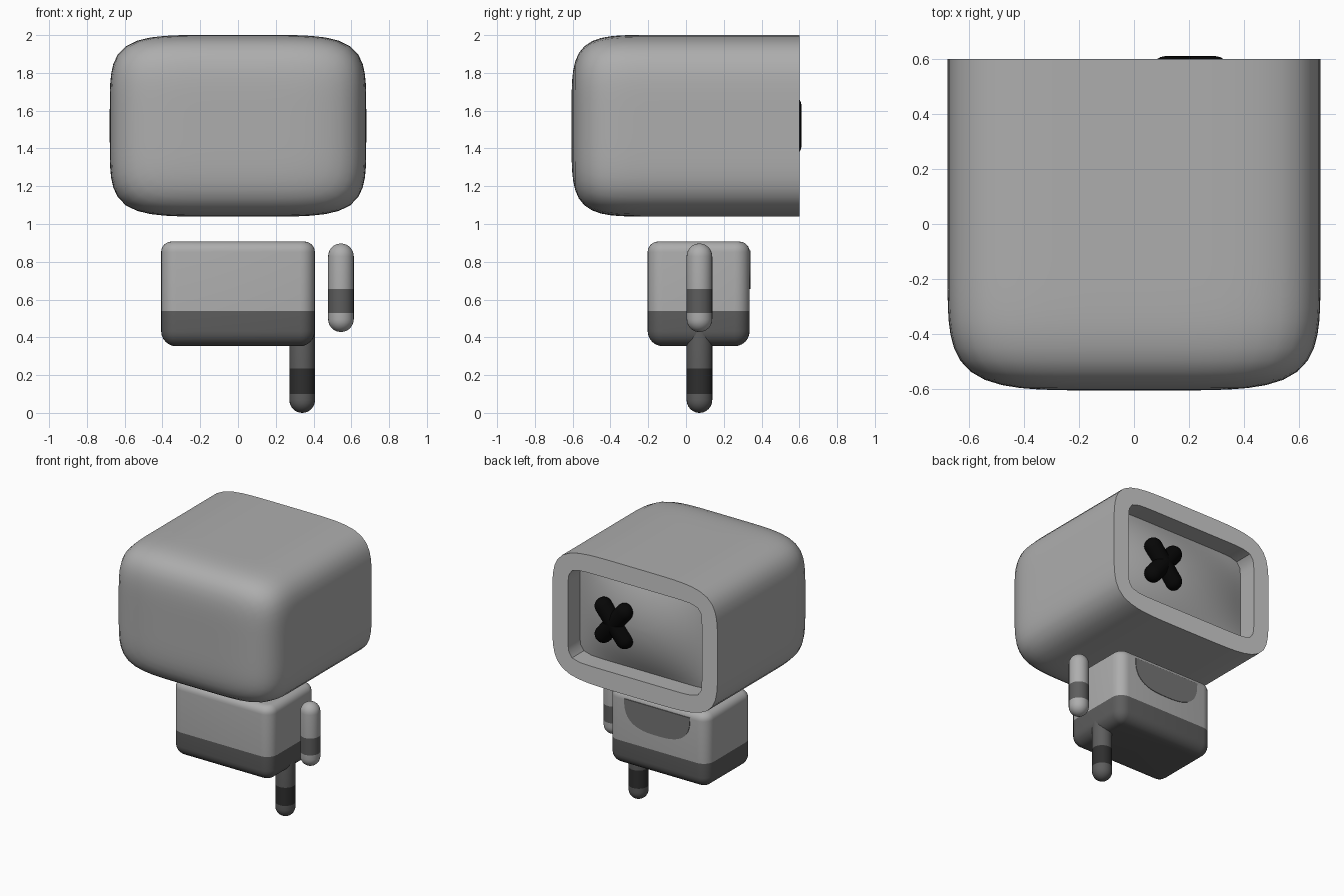
import bpy, bmesh, math
from math import sin, cos, pi, radians

if "Cube" in bpy.data.objects:
    bpy.data.objects.remove(bpy.data.objects["Cube"])


def material(name, v):
    m = bpy.data.materials.new(name)
    m.diffuse_color = (v, v, v, 1)
    m.use_nodes = True
    m.node_tree.nodes["Principled BSDF"].inputs["Base Color"].default_value = m.diffuse_color
    return m


BLACK = material("black", 0.002)
DARKER = material("very_dark_grey", 0.028)
DARK = material("dark_grey", 0.11)
BIB = material("bib_grey", 0.18)
BASE = material("base_grey", 0.42)
FRAME = material("frame_grey", 0.8)


def loft(name, rings, mats=(), pick=None):
    """Skin a list of equal-length point rings and close both ends."""
    bm = bmesh.new()
    vs = [[bm.verts.new(p) for p in r] for r in rings]
    n = len(vs[0])
    for a, b in zip(vs, vs[1:]):
        for i in range(n):
            j = (i + 1) % n
            bm.faces.new((a[i], a[j], b[j], b[i]))
    bm.faces.new(vs[0])
    bm.faces.new(vs[-1])
    bmesh.ops.recalc_face_normals(bm, faces=bm.faces[:])
    if pick:
        for f in bm.faces:
            f.material_index = pick(f.calc_center_median())
    me = bpy.data.meshes.new(name)
    bm.to_mesh(me)
    bm.free()
    for m in mats:
        me.materials.append(m)
    me.shade_smooth()
    me.set_sharp_from_angle(angle=radians(35))
    ob = bpy.data.objects.new(name, me)
    bpy.context.collection.objects.link(ob)
    return ob


def squircle(t, n):
    c, s = cos(t), sin(t)
    r = (abs(c) ** n + abs(s) ** n) ** (-1 / n)
    return c * r, s * r


def head_ring(a, b, y, n, bulge=0.0, count=72):
    out = []
    for i in range(count):
        u, v = squircle(2 * pi * i / count, n)
        x, z = a * u, b * v
        lift = bulge * (1 - (x / 0.55) ** 2) * (1 - (z / 0.345) ** 2)
        out.append((x, y + lift, 1.52 + z))
    return out


# Head: rounded front, flat lighter back frame, recess and bulging screen
rings = []
for i in range(21):
    s, t = squircle(pi / 2 * (1 - (i + 0.15) / 20.15), 5)
    rings.append(head_ring(0.679 * s, 0.481 * s, -0.1 - 0.506 * t, 5.2))
rings.append(head_ring(0.679, 0.481, 0.6, 5.2))
rings.append(head_ring(0.55, 0.345, 0.6, 11))
for k in range(9):
    s = 1 - k / 8.2
    rings.append(head_ring(0.55 * s, 0.345 * s, 0.46, 11 - k, 0.09))
loft("head", rings, (BASE, FRAME), lambda c: int(c.y > 0.599))


# Body: rounded box with a dark lower half
def box_ring(inset, z, r=0.08, seg=6):
    r = max(r - inset, 0.012)
    hx, hy = 0.407 - inset - r, 0.27 - inset - r
    out = []
    for q, (sx, sy) in enumerate(((1, 1), (-1, 1), (-1, -1), (1, -1))):
        for k in range(seg + 1):
            a = pi / 2 * (q + k / seg)
            out.append((sx * hx + r * cos(a), 0.067 + sy * hy + r * sin(a), z))
    return out


def edge(r, z, sign):
    return [(r * (1 - sin(a)), z + sign * r * (1 - cos(a)))
            for a in (pi / 2 * k / 6 for k in range(7))]


profile = edge(0.08, 0.353, 1) + [(0, 0.54)] + edge(0.055, 0.907, -1)[::-1]
loft("body", [box_ring(d, z) for d, z in profile], (BASE, DARK),
     lambda c: int(c.z < 0.54))

# Bib patch on the back of the body
outline = [squircle(pi + pi * i / 32, 2.8) for i in range(33)]
loft("bib", [[(0.27 * u, y, 0.86 + 0.205 * v) for u, v in outline]
             for y in (0.31, 0.341)], (BIB,))


def capsule(name, r, z0, z1, cuts=(), mats=(), pick=None, count=24):
    arc = [pi / 2 * (k + 0.15) / 6.15 for k in range(7)]
    prof = [(r * sin(a), z0 + r * (1 - cos(a))) for a in arc]
    prof += [(r, z) for z in cuts]
    prof += [(r * sin(a), z1 - r * (1 - cos(a))) for a in arc[::-1]]
    return loft(name, [[(p * cos(2 * pi * i / count), p * sin(2 * pi * i / count), z)
                        for i in range(count)] for p, z in prof], mats, pick)


# Arm and leg, on one side only
arm = capsule("arm", 0.068, 0.428, 0.897, (0.53, 0.655), (BASE, DARK),
              lambda c: int(0.53 < c.z < 0.655))
arm.location = (0.545, 0.071, 0)
leg = capsule("leg", 0.068, 0.0, 0.5, (0.1, 0.235), (DARK, DARKER),
              lambda c: int(0.1 < c.z < 0.235))
leg.location = (0.34, 0.071, 0)

# Crossed eye made of two rounded strokes
hx, hz, r = 0.086, 0.104, 0.062
half = math.hypot(hx, hz) + r
for name, s in (("eye_stroke_a", 1), ("eye_stroke_b", -1)):
    bar = capsule(name, r, -half, half, (), (BLACK,))
    bar.location = (0.205, 0.55, 1.52)
    bar.rotation_euler = (0, s * math.atan2(hx, hz), 0)
